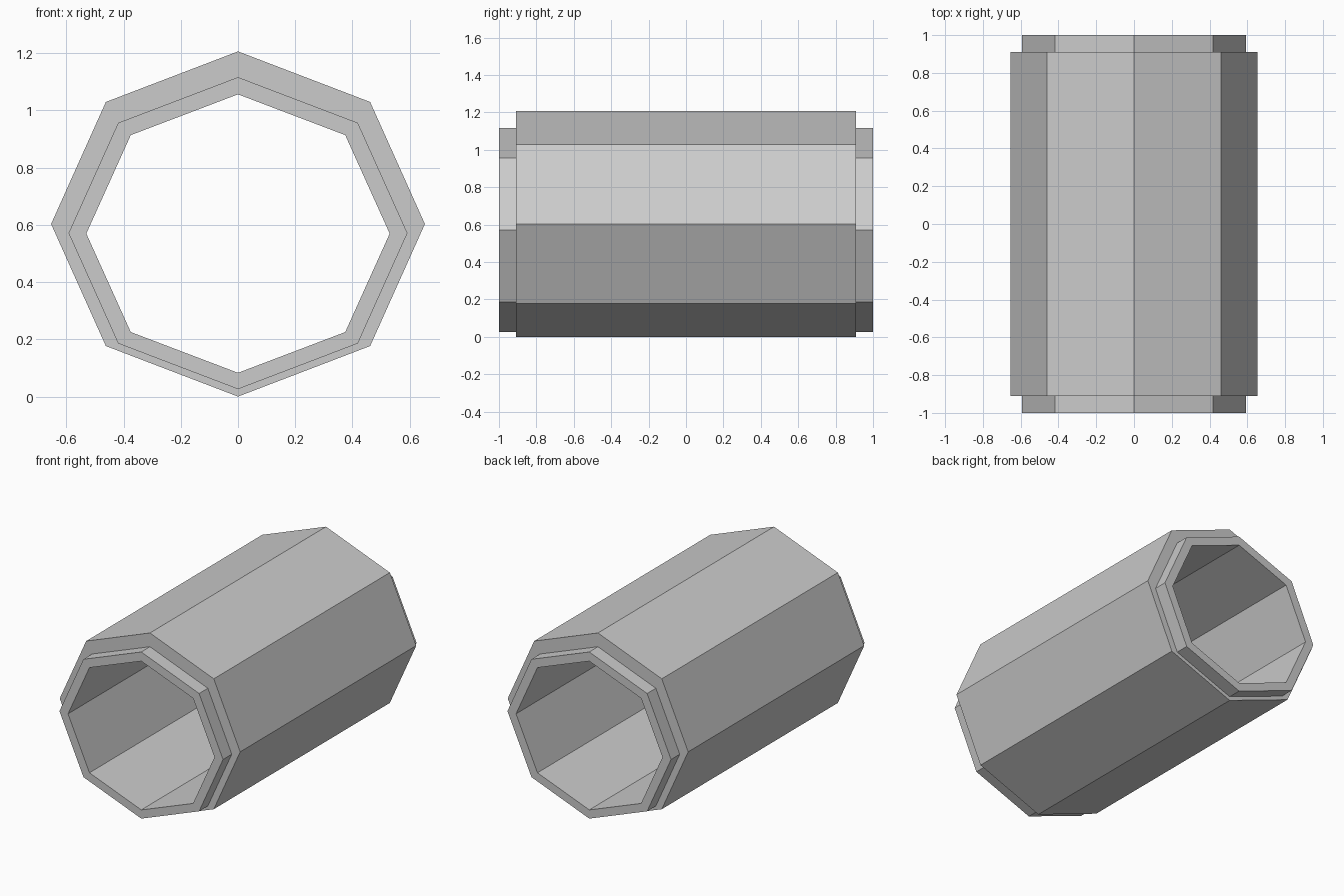
import bpy, bmesh
from math import sin, cos, pi

if "Cube" in bpy.data.objects:
    bpy.data.objects.remove(bpy.data.objects["Cube"])

SIDES = 8
# Octagon sections: half width, half height, centre height
OUTER = (0.653, 0.603, 0.605)
LIP = (0.592, 0.545, 0.573)
BORE = (0.530, 0.4865, 0.5715)


def ring(bm, section, y):
    rx, rz, cz = section
    return [bm.verts.new((rx * cos(2 * pi * i / SIDES), y,
                          cz + rz * sin(2 * pi * i / SIDES)))
            for i in range(SIDES)]


# Closed wall profile: front lip, body, back lip, then back through the bore
profile = [(LIP, -1.0), (LIP, -0.91), (OUTER, -0.91), (OUTER, 0.91),
           (LIP, 0.91), (LIP, 1.0), (BORE, 1.0), (BORE, -1.0)]

bm = bmesh.new()
rings = [ring(bm, s, y) for s, y in profile]
for k, a in enumerate(rings):
    b = rings[(k + 1) % len(rings)]
    for i in range(SIDES):
        j = (i + 1) % SIDES
        bm.faces.new((a[i], a[j], b[j], b[i]))
bmesh.ops.recalc_face_normals(bm, faces=bm.faces)

# Octagonal pipe object
mesh = bpy.data.meshes.new("octagonal_pipe")
bm.to_mesh(mesh)
bm.free()
pipe = bpy.data.objects.new("octagonal_pipe", mesh)
bpy.context.collection.objects.link(pipe)
pipe.location.z = -0.002
